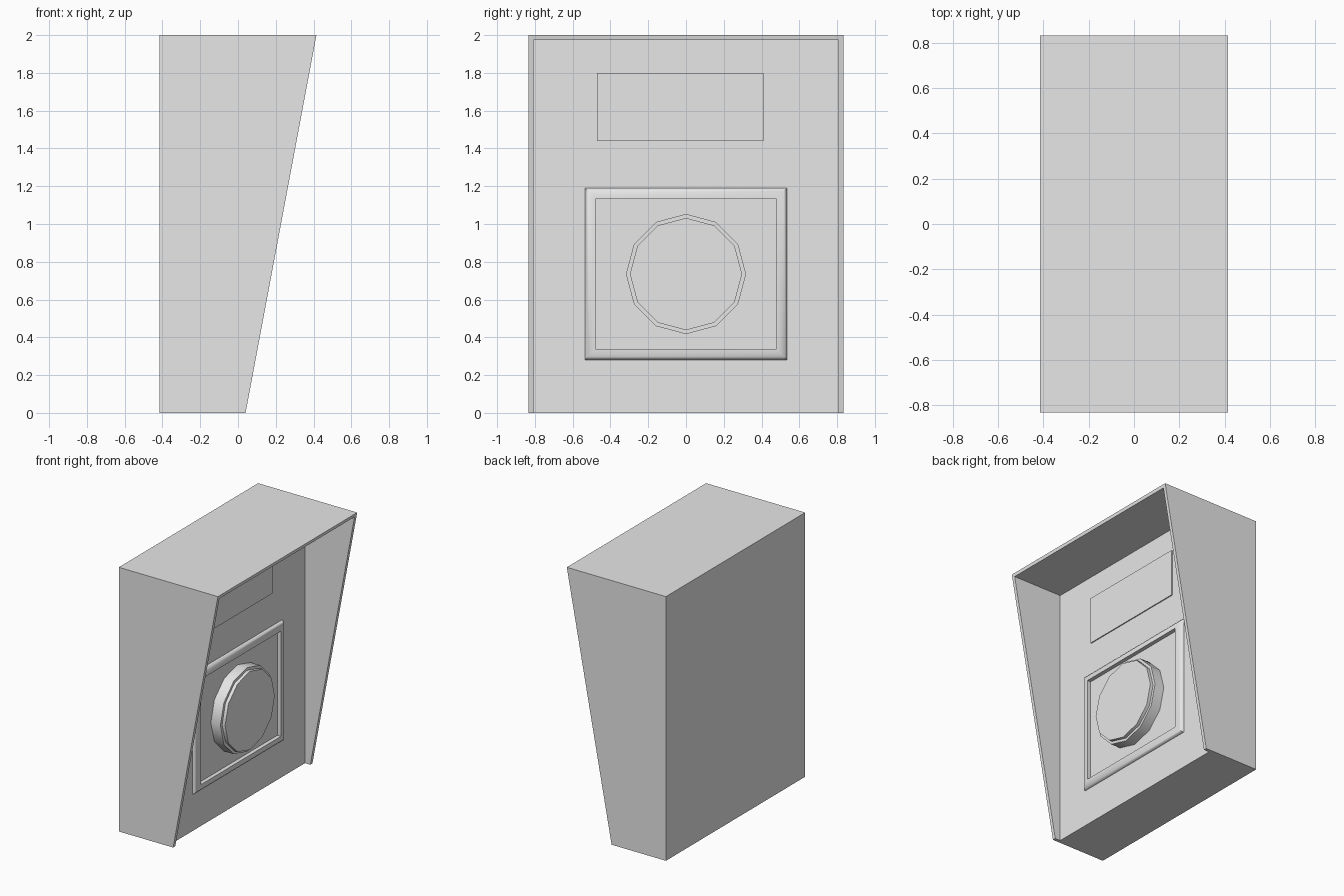
import bpy, bmesh, math

if "Cube" in bpy.data.objects:
    bpy.data.objects.remove(bpy.data.objects["Cube"], do_unlink=True)

PANEL_X = -0.005      # plane of the recessed panel
HALF_W = 0.833        # half width of the case
WALL = 0.025          # hood wall thickness

grey = bpy.data.materials.new("light grey")
grey.use_nodes = True
colour = (0.8, 0.8, 0.8, 1)
grey.diffuse_color = colour
grey.node_tree.nodes["Principled BSDF"].inputs["Base Color"].default_value = colour


def make_object(name, bm, smooth=False):
    bmesh.ops.recalc_face_normals(bm, faces=bm.faces)
    mesh = bpy.data.meshes.new(name)
    bm.to_mesh(mesh)
    bm.free()
    mesh.materials.append(grey)
    obj = bpy.data.objects.new(name, mesh)
    bpy.context.collection.objects.link(obj)
    bpy.ops.object.select_all(action='DESELECT')
    obj.select_set(True)
    bpy.context.view_layer.objects.active = obj
    if smooth:
        bpy.ops.object.shade_smooth_by_angle(angle=math.radians(40))
    return obj


def box(name, lo, hi):
    bm = bmesh.new()
    bmesh.ops.create_cube(bm, size=1)
    for v in bm.verts:
        v.co = [(a + b) / 2 + c * (b - a) for a, b, c in zip(lo, hi, v.co)]
    return make_object(name, bm)


def loft(name, rings, cap_end=False, smooth=True):
    """Bridge equal closed rings of points; optionally cap the last one."""
    bm = bmesh.new()
    loops = [[bm.verts.new(p) for p in ring] for ring in rings]
    n = len(loops[0])
    for a, b in zip(loops, loops[1:]):
        for i in range(n):
            j = (i + 1) % n
            bm.faces.new((a[i], a[j], b[j], b[i]))
    if cap_end:
        bm.faces.new(loops[-1])
    return make_object(name, bm, smooth)


# Case: wedge profile extruded across the width, hollowed to leave a hood
profile = [(-0.415, 0), (0.04, 0), (0.415, 2), (-0.415, 2)]
bm = bmesh.new()
side = bm.faces.new([bm.verts.new((x, -HALF_W, z)) for x, z in profile])
ext = bmesh.ops.extrude_face_region(bm, geom=[side])
for v in ext["geom"]:
    if isinstance(v, bmesh.types.BMVert):
        v.co.y = HALF_W
case = make_object("hooded_case", bm)

cutter = box("recess_cutter", (PANEL_X, -HALF_W + WALL, -0.5),
             (1, HALF_W - WALL, 2 - WALL))
cutter.hide_render = True
mod = case.modifiers.new("recess", 'BOOLEAN')
mod.operation = 'DIFFERENCE'
mod.solver = 'EXACT'
mod.object = cutter
bpy.context.view_layer.objects.active = case
bpy.ops.object.modifier_apply(modifier=mod.name)
bpy.data.objects.remove(cutter, do_unlink=True)

# Display plate on the upper panel
box("display_plate", (PANEL_X, -0.47, 1.44), (PANEL_X + 0.008, 0.41, 1.80))


# Raised frame: rounded outer slope, upright inner wall
def rect(inset, height):
    y, z0, z1 = 0.535 - inset, 0.28 + inset, 1.19 - inset
    x = PANEL_X + height
    return [(x, -y, z0), (x, y, z0), (x, y, z1), (x, -y, z1)]


steps = 6
frame_rings = []
for i in range(steps + 1):
    a = math.pi / 2 * i / steps
    frame_rings.append(rect(0.057 * (1 - math.cos(a)), 0.03 * math.sin(a)))
frame_rings.append(rect(0.057, 0))
loft("button_frame", frame_rings)


# Twelve-sided button with a smaller raised cap
def ring(radius, x):
    return [(x, radius * math.sin(math.tau * i / 12),
             0.735 + radius * math.cos(math.tau * i / 12)) for i in range(12)]


loft("push_button", [ring(0.318, PANEL_X), ring(0.318, 0.075),
                     ring(0.297, 0.075), ring(0.297, 0.10)], cap_end=True)
